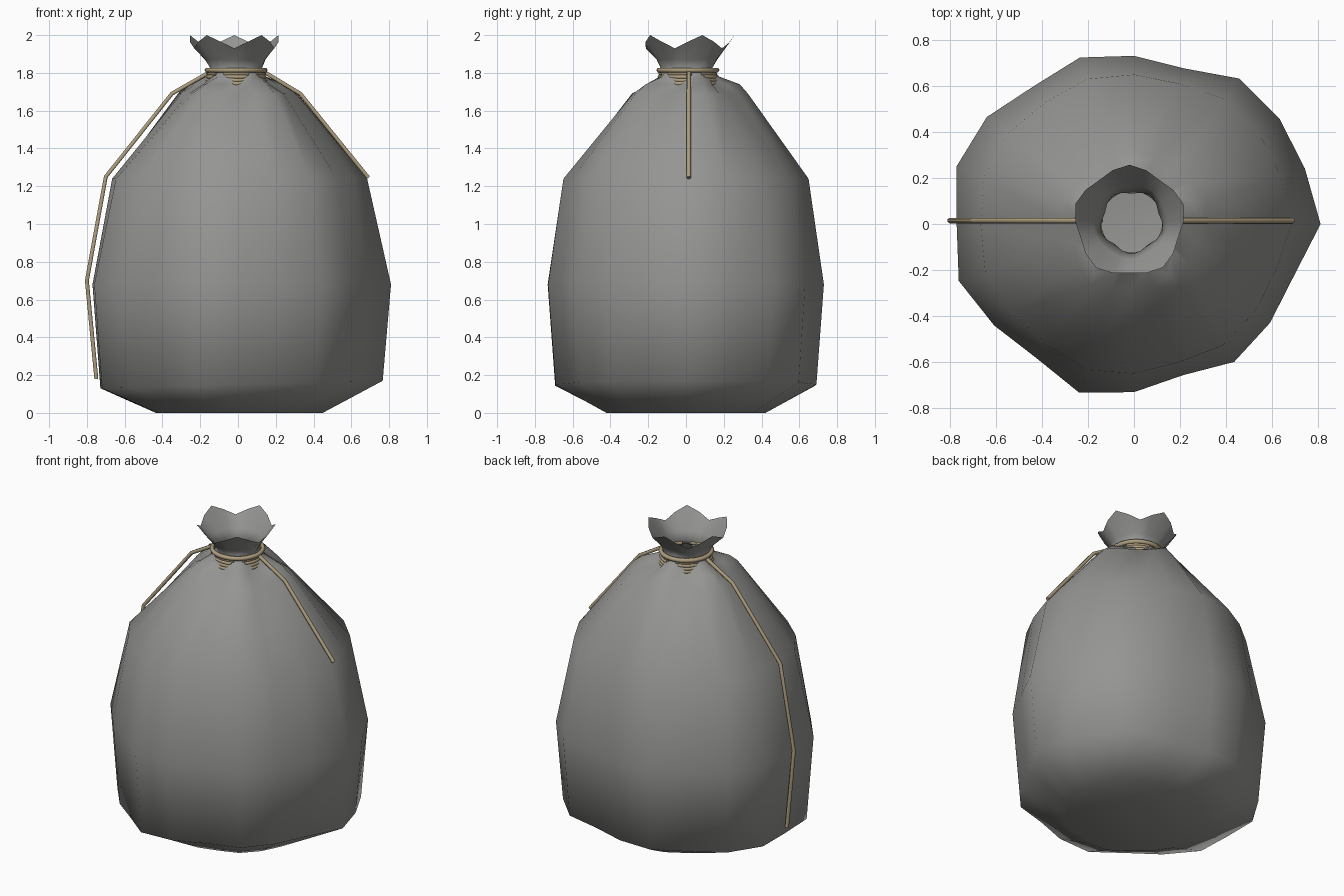
import bpy
import bmesh
from math import cos, sin, pi, radians

if "Cube" in bpy.data.objects:
    bpy.data.objects.remove(bpy.data.objects["Cube"], do_unlink=True)


def material(name, rgb):
    mat = bpy.data.materials.new(name)
    mat.use_nodes = True
    mat.diffuse_color = (*rgb, 1)
    bsdf = mat.node_tree.nodes["Principled BSDF"]
    bsdf.inputs["Base Color"].default_value = (*rgb, 1)
    bsdf.inputs["Roughness"].default_value = 0.9
    return mat


cloth = material("grey cloth", (0.30, 0.30, 0.29))
twine = material("tan rope", (0.42, 0.34, 0.21))

# Widest outline of the sack, starting at the front and going counter-clockwise
OUTLINE = [.73, .69, .74, .73, .73, .81, .78, .78, .78, .71,
           .73, .76, .74, .79, .81, .77, .80, .75, .72, .77]
MEAN = sum(OUTLINE) / len(OUTLINE)
FRONT = radians(270)

# Rings: height, radius, lumpiness, fold depth, wave in height, centre x
RINGS = [
    (0.00, .430, 0.6, 0, 0, 0),
    (0.15, .715, 1.0, 0, 0, 0),
    (0.68, MEAN, 1.0, 0, 0, 0),
    (1.24, .660, 0.5, 0, 0, 0),
    (1.69, .300, 0.2, .03, 0, 0),
    (1.74, .215, 0.1, .06, 0, -.01),
    (1.78, .155, 0.0, .012, 0, -.01),
    (1.82, .132, 0.0, -.01, 0, -.01),
    (1.87, .160, 0.0, -.005, 0, -.015),
    (1.965, .235, 0.0, .012, .035, -.02),
]


# Sack: one open skin gathered at the neck into five folds
def build_sack():
    bm = bmesh.new()
    count = len(OUTLINE)
    rows = []
    for z, radius, lump, fold, wave, cx in RINGS:
        row = []
        for i, edge in enumerate(OUTLINE):
            a = FRONT + 2 * pi * i / count
            pleat = cos(5 * (a - FRONT))
            r = radius * (1 + lump * (edge / MEAN - 1)) - fold * pleat
            cy = .01 if z > 1.7 else 0
            lift = .02 * cos(a) if z == 0.15 else 0
            row.append(bm.verts.new((cx + r * cos(a), cy + r * sin(a),
                                     z + lift - wave * pleat)))
        rows.append(row)
    for low, high in zip(rows, rows[1:]):
        for i in range(count):
            j = (i + 1) % count
            bm.faces.new((low[i], low[j], high[j], high[i]))
    bm.faces.new(rows[0][::-1])
    for face in bm.faces:
        face.smooth = True
    mesh = bpy.data.meshes.new("sack")
    bm.to_mesh(mesh)
    bm.free()
    mesh.materials.append(cloth)
    obj = bpy.data.objects.new("sack", mesh)
    bpy.context.collection.objects.link(obj)


# Rope: round strand along a path
def rope(name, points, thickness=.012, closed=False):
    curve = bpy.data.curves.new(name, "CURVE")
    curve.dimensions = "3D"
    curve.bevel_depth = thickness
    curve.bevel_resolution = 1
    curve.use_fill_caps = True
    spline = curve.splines.new("POLY")
    spline.points.add(len(points) - 1)
    for p, co in zip(spline.points, points):
        p.co = (*co, 1)
    spline.use_cyclic_u = closed
    curve.materials.append(twine)
    obj = bpy.data.objects.new(name, curve)
    bpy.context.collection.objects.link(obj)


def arc(radius, z, start, end, steps):
    angles = [start + (end - start) * k / steps for k in range(steps + 1)]
    return [(-.01 + radius * cos(a), .01 + radius * sin(a), z) for a in angles]


build_sack()

# Tie around the neck
rope("neck_tie", arc(.153, 1.815, 0, 2 * pi, 32)[:-1], .014, True)

# Short windings showing in each fold below the tie
for k in range(5):
    middle = FRONT + k * 2 * pi / 5
    for n in range(4):
        half = .46 - .09 * n
        rope(f"fold_winding_{k + 1}_{n + 1}",
             arc(.145 + .004 * n, 1.797 - .018 * n, middle - half, middle + half, 6))

# Loose ends hanging down both sides
rope("left_rope_end", [(.13, .015, 1.81), (.33, .015, 1.69), (.69, .015, 1.245)])
rope("right_rope_end", [(-.14, .015, 1.81), (-.35, .015, 1.69), (-.70, .015, 1.25),
                        (-.80, .015, .70), (-.75, .015, .18)])
